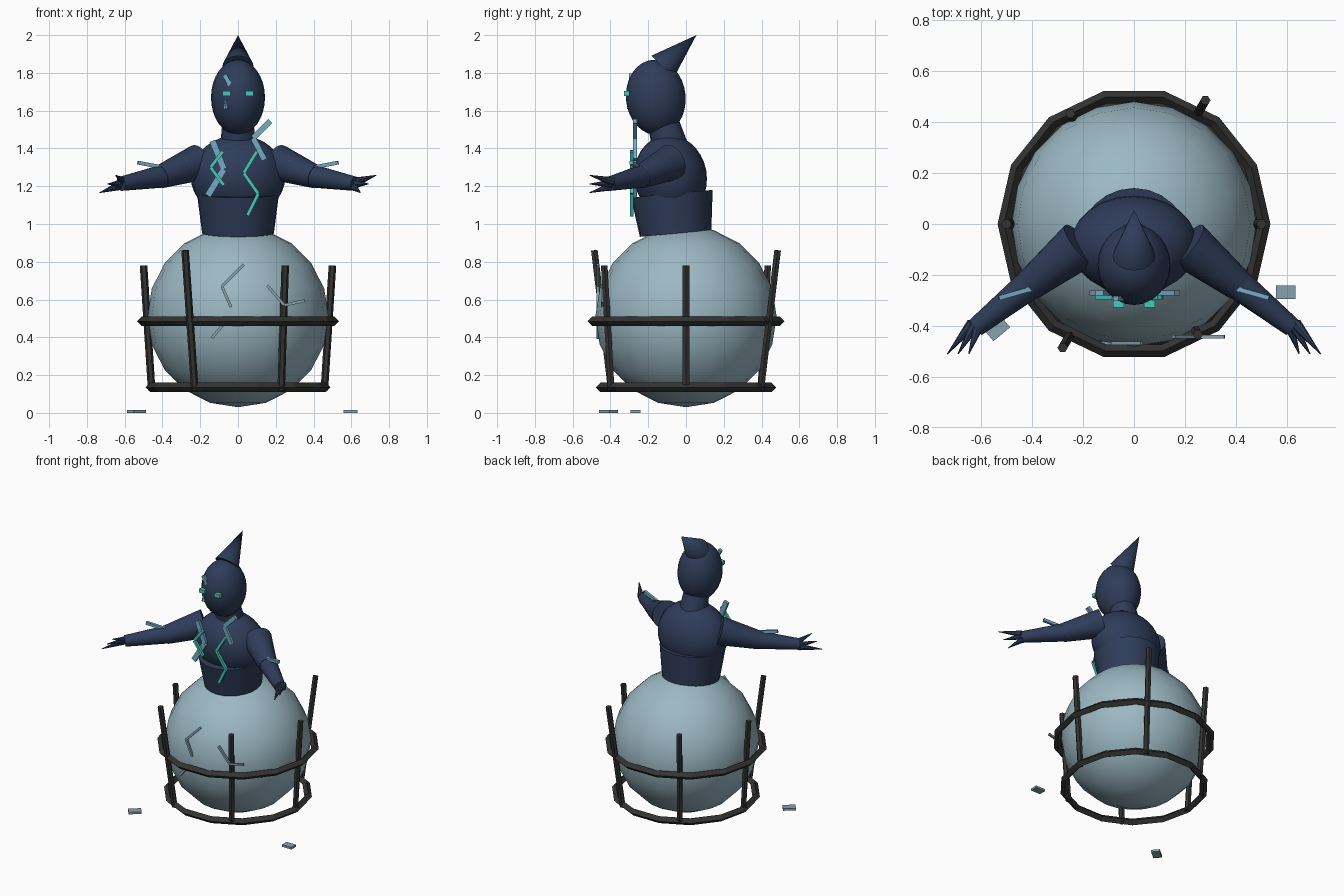
import bpy, bmesh, math
from mathutils import Matrix, Vector

cube = bpy.data.objects.get("Cube")
if cube:
    bpy.data.objects.remove(cube, do_unlink=True)


def material(name, rgb):
    m = bpy.data.materials.new(name)
    m.use_nodes = True
    color = (*rgb, 1)
    m.diffuse_color = color
    m.node_tree.nodes["Principled BSDF"].inputs["Base Color"].default_value = color
    return m


NAVY = material("dark navy", (0.028, 0.046, 0.1))
PALE = material("pale blue ball", (0.33, 0.48, 0.55))
IRON = material("dark iron", (0.034, 0.033, 0.032))
TEAL = material("glowing teal", (0.06, 0.6, 0.48))
FROST = material("frost blue", (0.18, 0.40, 0.56))
GLASS = material("grey glass", (0.24, 0.36, 0.42))


def finish(name, bm, mat, smooth=True):
    mesh = bpy.data.meshes.new(name)
    bmesh.ops.recalc_face_normals(bm, faces=bm.faces)
    bm.to_mesh(mesh)
    bm.free()
    ob = bpy.data.objects.new(name, mesh)
    bpy.context.collection.objects.link(ob)
    mesh.materials.append(mat)
    if smooth:
        bpy.ops.object.select_all(action='DESELECT')
        ob.select_set(True)
        bpy.context.view_layer.objects.active = ob
        bpy.ops.object.shade_smooth_by_angle(angle=math.radians(35))
    return ob


def ellipsoid(name, center, radii, mat, segments=24, rings=16, tilt=0):
    bm = bmesh.new()
    m = (Matrix.Translation(center) @ Matrix.Rotation(math.radians(tilt), 4, 'X')
         @ Matrix.Diagonal((*radii, 1)))
    bmesh.ops.create_uvsphere(bm, u_segments=segments, v_segments=rings, radius=1, matrix=m)
    return finish(name, bm, mat)


def add_rod(bm, a, b, r1, r2, sides):
    a, b = Vector(a), Vector(b)
    d = b - a
    m = Matrix.Translation((a + b) / 2) @ d.to_track_quat('Z', 'Y').to_matrix().to_4x4()
    bmesh.ops.create_cone(bm, cap_ends=True, segments=sides, radius1=r1, radius2=r2,
                          depth=d.length, matrix=m)


def rod(name, a, b, r1, r2, mat, sides=20, smooth=True):
    bm = bmesh.new()
    add_rod(bm, a, b, r1, r2, sides)
    return finish(name, bm, mat, smooth)


def strip(name, points, width, depth, mat):
    """Chain of thin boxes along a path, facing the front."""
    bm = bmesh.new()
    for a, b in zip(points, points[1:]):
        a, b = Vector(a), Vector(b)
        x = (b - a).normalized()
        z = x.cross(Vector((0, 1, 0))).normalized()
        y = z.cross(x)
        m = Matrix((x, y, z)).transposed().to_4x4()
        m = (Matrix.Translation((a + b) / 2) @ m
             @ Matrix.Diagonal(((b - a).length, depth, width, 1)))
        bmesh.ops.create_cube(bm, size=1, matrix=m)
    return finish(name, bm, mat, smooth=False)


def flat_strip(name, y, xz, width, depth, mat):
    return strip(name, [(x, y, z) for x, z in xz], width, depth, mat)


def box(name, center, size, mat, turn=0):
    bm = bmesh.new()
    m = (Matrix.Translation(center) @ Matrix.Rotation(math.radians(turn), 4, 'Z')
         @ Matrix.Diagonal((*size, 1)))
    bmesh.ops.create_cube(bm, size=1, matrix=m)
    return finish(name, bm, mat, smooth=False)


# Ball base
ellipsoid("ball", (0, 0, 0.51), (0.48, 0.48, 0.48), PALE, segments=20, rings=10)

# Cage: two hoops and six upright bars, two of them bent outward
for name, z, radius in (("lower_hoop", 0.135, 0.465), ("upper_hoop", 0.485, 0.51)):
    bpy.ops.mesh.primitive_torus_add(location=(0, 0, z), major_radius=radius, minor_radius=0.025,
                                     major_segments=14, minor_segments=4)
    hoop = bpy.context.object
    hoop.name = name
    hoop.data.materials.append(IRON)
for i in range(6):
    top_r, top_z = (0.56, 0.86) if i in (1, 4) else (0.5, 0.78)
    c, s = math.cos(i * math.pi / 3), math.sin(i * math.pi / 3)
    rod(f"cage_bar_{i + 1}", (0.457 * c, 0.457 * s, 0.12), (top_r * c, top_r * s, top_z),
        0.02, 0.02, IRON, sides=6, smooth=False)

# Body
rod("waist", (0, -0.055, 0.95), (0, -0.075, 1.16), 0.19, 0.217, NAVY, sides=24)
ellipsoid("chest", (0, -0.082, 1.25), (0.25, 0.192, 0.222), NAVY, tilt=10)
rod("neck", (0, -0.085, 1.41), (0, -0.13, 1.57), 0.095, 0.08, NAVY)
ellipsoid("head", (0, -0.16, 1.67), (0.143, 0.158, 0.2), NAVY, tilt=5)
rod("head_point", (0, -0.125, 1.83), (0, 0.055, 2.0), 0.084, 0, NAVY, sides=16)

# Arms, hands and arm marks
for side, s, flip in (("left", 1, 1), ("right", -1, -1)):
    shoulder, elbow = (0.21 * s, -0.08, 1.325), (0.41 * s, -0.24, 1.25)
    wrist = Vector((0.62 * s, -0.405, 1.213))
    rod(f"{side}_upper_arm", shoulder, elbow, 0.097, 0.062, NAVY)
    rod(f"{side}_forearm", (0.39 * s, -0.222, 1.255), wrist, 0.062, 0.038, NAVY)
    bm = bmesh.new()
    for spread in (-1, 0, 1):
        tip = Vector(((0.69 + 0.042 * spread) * s, -0.51, 1.212 + 0.046 * spread * flip))
        root = wrist + Vector((0.014 * spread * s, 0.015, 0.012 * spread * flip))
        add_rod(bm, root, tip, 0.023, 0.002, 8)
    finish(f"{side}_fingers", bm, NAVY)
    strip(f"{side}_arm_mark", [(0.53 * s, -0.29, 1.325), (0.39 * s, -0.25, 1.298),
                               (0.27 * s, -0.205, 1.325)], 0.02, 0.018, FROST)
    box(f"{side}_eye", (0.061 * s, -0.313, 1.69), (0.044, 0.028, 0.026), TEAL)

# Jagged marks on chest and face
flat_strip("left_teal_mark", -0.288, [(0.1, 1.385), (0.03, 1.27), (0.107, 1.16), (0.05, 1.045)],
           0.018, 0.018, TEAL)
flat_strip("right_teal_mark", -0.288, [(-0.08, 1.385), (-0.145, 1.3), (-0.075, 1.205)],
           0.018, 0.018, TEAL)
flat_strip("left_chest_mark", -0.27, [(0.17, 1.545), (0.08, 1.455), (0.14, 1.34)],
           0.03, 0.02, FROST)
flat_strip("right_chest_mark", -0.27, [(-0.135, 1.44), (-0.075, 1.29), (-0.16, 1.15)],
           0.034, 0.02, FROST)
flat_strip("brow_mark", -0.292, [(-0.072, 1.79), (-0.042, 1.735)], 0.024, 0.02, FROST)
rod("tear_mark", (-0.066, -0.298, 1.61), (-0.066, -0.298, 1.66), 0.014, 0.002, FROST, sides=6)

# Cracks on the ball
flat_strip("ball_crack_middle", -0.468, [(0.03, 0.785), (-0.085, 0.67), (-0.037, 0.56)],
           0.015, 0.014, GLASS)
flat_strip("ball_crack_left", -0.443, [(0.155, 0.675), (0.245, 0.57), (0.355, 0.595)],
           0.015, 0.014, GLASS)
flat_strip("ball_crack_low", -0.468, [(-0.14, 0.395), (-0.08, 0.465)], 0.015, 0.014, GLASS)

# Loose shards on the ground
box("left_shard", (0.595, -0.268, 0.0075), (0.075, 0.052, 0.015), GLASS)
box("right_shard", (-0.537, -0.41, 0.0075), (0.085, 0.058, 0.015), GLASS, turn=40)
